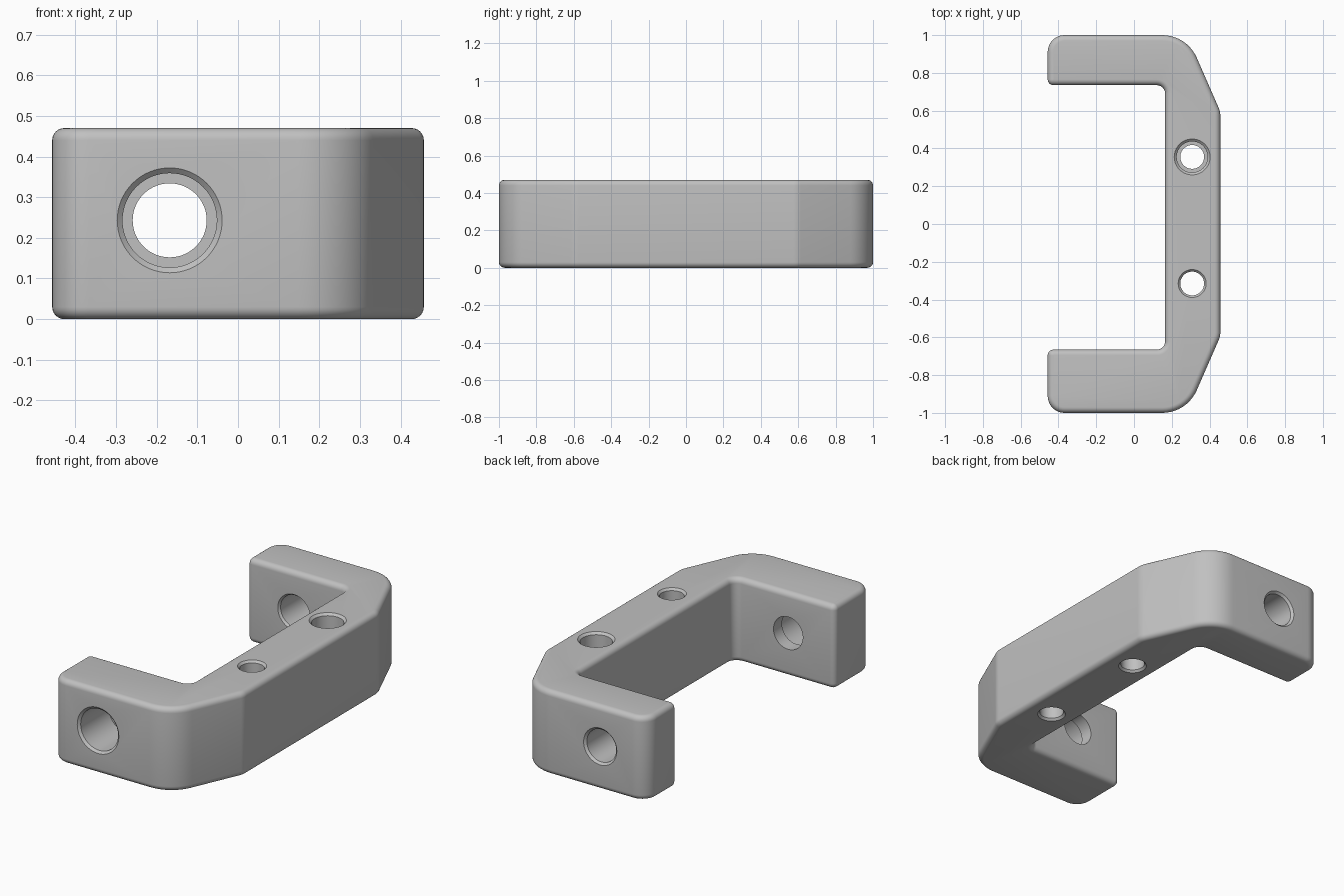
import bpy, bmesh, math
from mathutils import Vector, Matrix

if "Cube" in bpy.data.objects:
    bpy.data.objects.remove(bpy.data.objects["Cube"])

H, FILLET, STEPS = 0.47, 0.03, 6

grey = bpy.data.materials.new("grey plastic")
grey.diffuse_color = (0.53, 0.53, 0.53, 1)
grey.use_nodes = True
grey.node_tree.nodes["Principled BSDF"].inputs["Base Color"].default_value = grey.diffuse_color

# Bracket outline, counter-clockwise: x, y, corner radius
CORNERS = [(-0.457, -1, 0.09), (0.28, -1, 0.2), (0.457, -0.595, 0.1),
           (0.457, 0.595, 0.1), (0.28, 1, 0.2), (-0.457, 1, 0.09),
           (-0.457, 0.735, 0.031), (0.165, 0.735, 0.045),
           (0.165, -0.665, 0.045), (-0.457, -0.665, 0.031)]


def rounded_outline(corners, n=10):
    """Points with outward normals along the rounded outline."""
    result = []
    for i, (x, y, r) in enumerate(corners):
        p = Vector((x, y))
        a = (p - Vector(corners[i - 1][:2])).normalized()
        b = (Vector(corners[(i + 1) % len(corners)][:2]) - p).normalized()
        turn = math.atan2(a.x * b.y - a.y * b.x, a.dot(b))
        side = 1 if turn > 0 else -1
        start_normal = Vector((a.y, -a.x))
        start = p - a * r * math.tan(abs(turn) / 2)
        centre = start - start_normal * r * side
        for k in range(n + 1):
            normal = Matrix.Rotation(turn * k / n, 2) @ start_normal
            result.append((centre + normal * r * side, normal))
    return result


def loft(name, rings):
    """Closed solid through a stack of equal rings."""
    bm = bmesh.new()
    loops = [[bm.verts.new(p) for p in ring] for ring in rings]
    for lo, hi in zip(loops, loops[1:]):
        for i in range(len(lo)):
            bm.faces.new((lo[i - 1], lo[i], hi[i], hi[i - 1]))
    bm.faces.new(loops[0][::-1])
    bm.faces.new(loops[-1])
    bmesh.ops.recalc_face_normals(bm, faces=bm.faces[:])
    mesh = bpy.data.meshes.new(name)
    bm.to_mesh(mesh)
    bm.free()
    obj = bpy.data.objects.new(name, mesh)
    bpy.context.collection.objects.link(obj)
    mesh.materials.append(grey)
    return obj


def hole_cutter(name, axis, centre, profile, n=64):
    """Turned cutter; profile is (position along axis, radius)."""
    rings = []
    for t, r in profile:
        ring = []
        for k in range(n):
            ang = math.tau * k / n
            u, v = centre[0] + r * math.cos(ang), centre[1] + r * math.sin(ang)
            ring.append((u, t, v) if axis == "y" else (u, v, t))
        rings.append(ring)
    obj = loft(name, rings)
    obj.hide_render = True
    return obj


# Bracket body with rounded top and bottom rims
outline = rounded_outline(CORNERS)
levels = []
for k in range(STEPS + 1):
    t = math.pi / 2 * k / STEPS
    levels.append((FILLET * (1 - math.sin(t)), FILLET * (1 - math.cos(t))))
levels += [(inset, H - z) for inset, z in reversed(levels)]
body = loft("bracket", [[(p.x - n.x * d, p.y - n.y * d, z) for p, n in outline]
                        for d, z in levels])

# Holes: counterbored and plain, through the arms and the spine
C = 0.012
cutters = [
    hole_cutter("front_arm_hole", "y", (-0.168, 0.243),
                [(-1.1, 0.129), (-1, 0.129), (-1 + C, 0.116), (-0.74, 0.116),
                 (-0.74, 0.091), (-0.6, 0.091)]),
    hole_cutter("back_arm_hole", "y", (-0.168, 0.243),
                [(0.68, 0.1), (0.735, 0.1), (0.735 + C, 0.091),
                 (1 - C, 0.091), (1, 0.103), (1.1, 0.103)]),
    hole_cutter("spine_counterbored_hole", "z", (0.308, 0.355),
                [(-0.1, 0.074), (0, 0.074), (C, 0.063), (0.22, 0.063),
                 (0.22, 0.082), (H - C, 0.082), (H, 0.095), (H + 0.1, 0.095)]),
    hole_cutter("spine_plain_hole", "z", (0.308, -0.315),
                [(-0.1, 0.074), (0, 0.074), (C, 0.063),
                 (H - C, 0.063), (H, 0.074), (H + 0.1, 0.074)]),
]

bpy.ops.object.select_all(action="DESELECT")
body.select_set(True)
bpy.context.view_layer.objects.active = body
for cutter in cutters:
    mod = body.modifiers.new(cutter.name, "BOOLEAN")
    mod.operation, mod.solver, mod.object = "DIFFERENCE", "EXACT", cutter
    bpy.ops.object.modifier_apply(modifier=mod.name)
    bpy.data.objects.remove(cutter)

bpy.ops.object.shade_smooth_by_angle(angle=math.radians(30))
